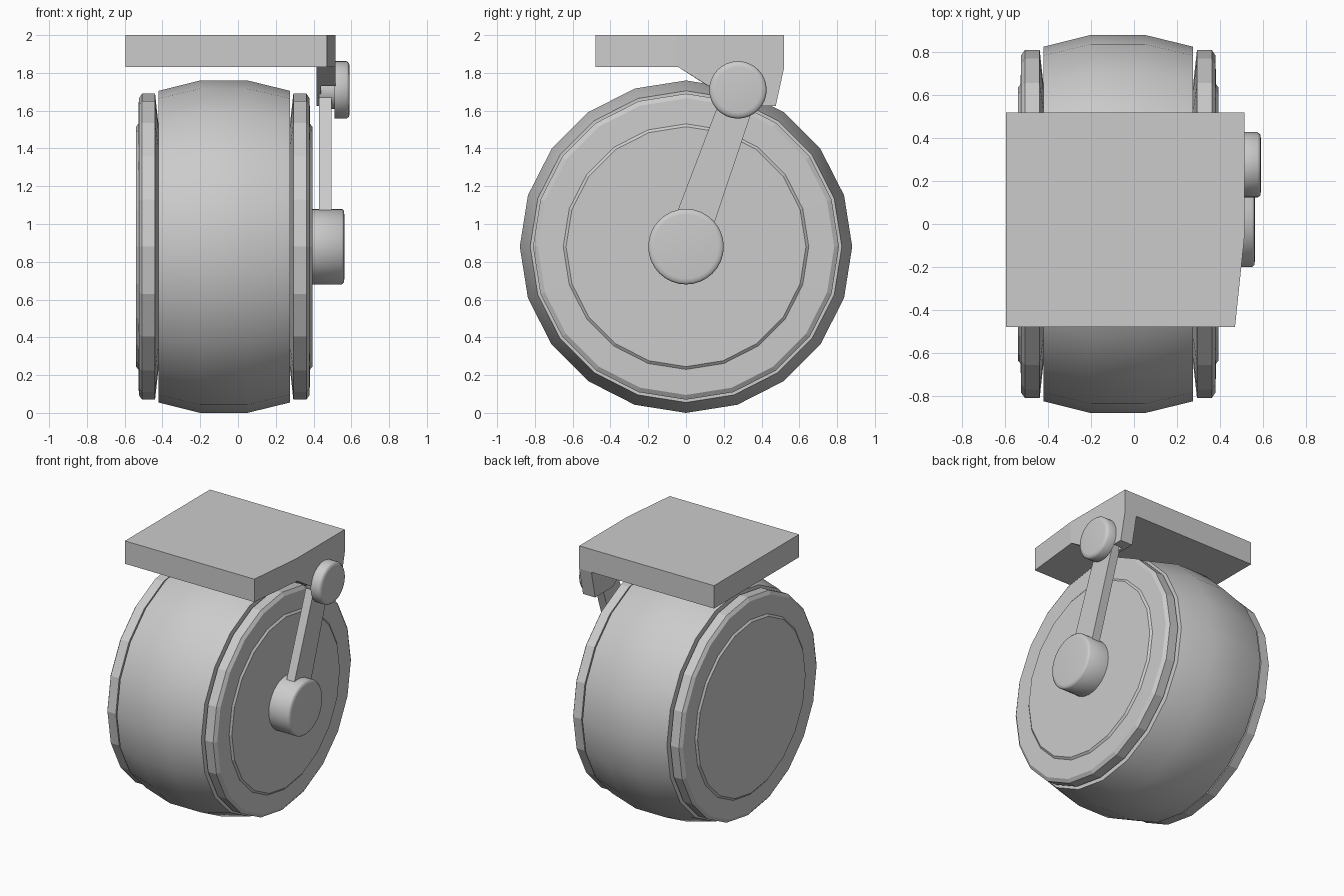
import bpy, bmesh
from math import sin, cos, pi, radians

if "Cube" in bpy.data.objects:
    bpy.data.objects.remove(bpy.data.objects["Cube"])

WHEEL = (0.0, 0.88)     # y, z of axle
PIVOT = (0.275, 1.71)   # y, z of upper joint


def finish(name, bm, smooth=None):
    bmesh.ops.recalc_face_normals(bm, faces=bm.faces)
    me = bpy.data.meshes.new(name)
    bm.to_mesh(me)
    bm.free()
    ob = bpy.data.objects.new(name, me)
    bpy.context.collection.objects.link(ob)
    if smooth:
        bpy.ops.object.select_all(action='DESELECT')
        ob.select_set(True)
        bpy.context.view_layer.objects.active = ob
        bpy.ops.object.shade_smooth_by_angle(angle=radians(smooth))
    return ob


def lathe(name, profile, centre, sides, smooth=None):
    """Closed solid turned about an x-axis line; profile is (x, radius)."""
    bm = bmesh.new()
    rings = []
    for x, r in profile:
        rings.append([bm.verts.new((x, centre[0] + r * sin(2 * pi * i / sides),
                                    centre[1] + r * cos(2 * pi * i / sides)))
                      for i in range(sides)])
    for a, b in zip(rings, rings[1:]):
        for i in range(sides):
            j = (i + 1) % sides
            bm.faces.new((a[i], a[j], b[j], b[i]))
    bm.faces.new(rings[0])
    bm.faces.new(rings[-1])
    return finish(name, bm, smooth)


def prism(name, outline, lo, hi, axis='x'):
    """Extrude a yz outline along x, or an xy outline along z."""
    bm = bmesh.new()
    place = (lambda p, h: (h, *p)) if axis == 'x' else (lambda p, h: (*p, h))
    face = bm.faces.new([bm.verts.new(place(p, lo)) for p in outline])
    ext = bmesh.ops.extrude_face_region(bm, geom=[face])
    step = (hi - lo, 0, 0) if axis == 'x' else (0, 0, hi - lo)
    bmesh.ops.translate(bm, vec=step,
                        verts=[v for v in ext['geom'] if isinstance(v, bmesh.types.BMVert)])
    return finish(name, bm)


# Crowned tyre
lathe("tyre", [(-0.42, 0.825), (-0.2, 0.88), (0.05, 0.88), (0.275, 0.825)],
      WHEEL, 20, 30)

# Side discs, mirrored about the tyre's middle plane, with raised centre caps
mid = -0.073
disc = [(0.345, 0.62), (0.366, 0.81), (0.435, 0.81), (0.452, 0.785),
        (0.455, 0.65), (0.467, 0.635)]
for side, label in ((1, "right"), (-1, "left")):
    lathe(label + "_disc", [(mid + side * x, r) for x, r in disc], WHEEL, 20)

# Axle hub and upper pivot knob
lathe("hub", [(0.38, 0.2), (0.55, 0.2), (0.56, 0.19), (0.563, 0.17)], WHEEL, 32, 50)
lathe("pivot_pin", [(0.43, 0.1), (0.53, 0.1)], PIVOT, 24, 40)
lathe("pivot_knob", [(0.512, 0.152), (0.575, 0.152), (0.588, 0.142), (0.591, 0.12)],
      PIVOT, 32, 50)

# Arm joining hub and pivot
prism("arm", [(-0.117, 0.88), (0.108, 0.88), (0.387, 1.71), (0.20, 1.71)], 0.43, 0.495)

# Mounting plate with tapered right edge
prism("mounting_plate", [(-0.595, -0.48), (0.47, -0.48), (0.515, -0.05),
                         (0.515, 0.52), (-0.595, 0.52)], 1.83, 2.0, 'z')

# Bracket hanging from the plate: inner web and outer notched layer
prism("bracket_web", [(-0.04, 1.83), (0.10, 1.74), (0.27, 1.625), (0.475, 1.625),
                      (0.52, 1.83)], 0.415, 0.44)
prism("bracket_outer", [(-0.04, 1.83), (0.12, 1.73), (0.40, 1.73), (0.40, 1.625),
                        (0.475, 1.625), (0.52, 1.83)], 0.44, 0.515)
